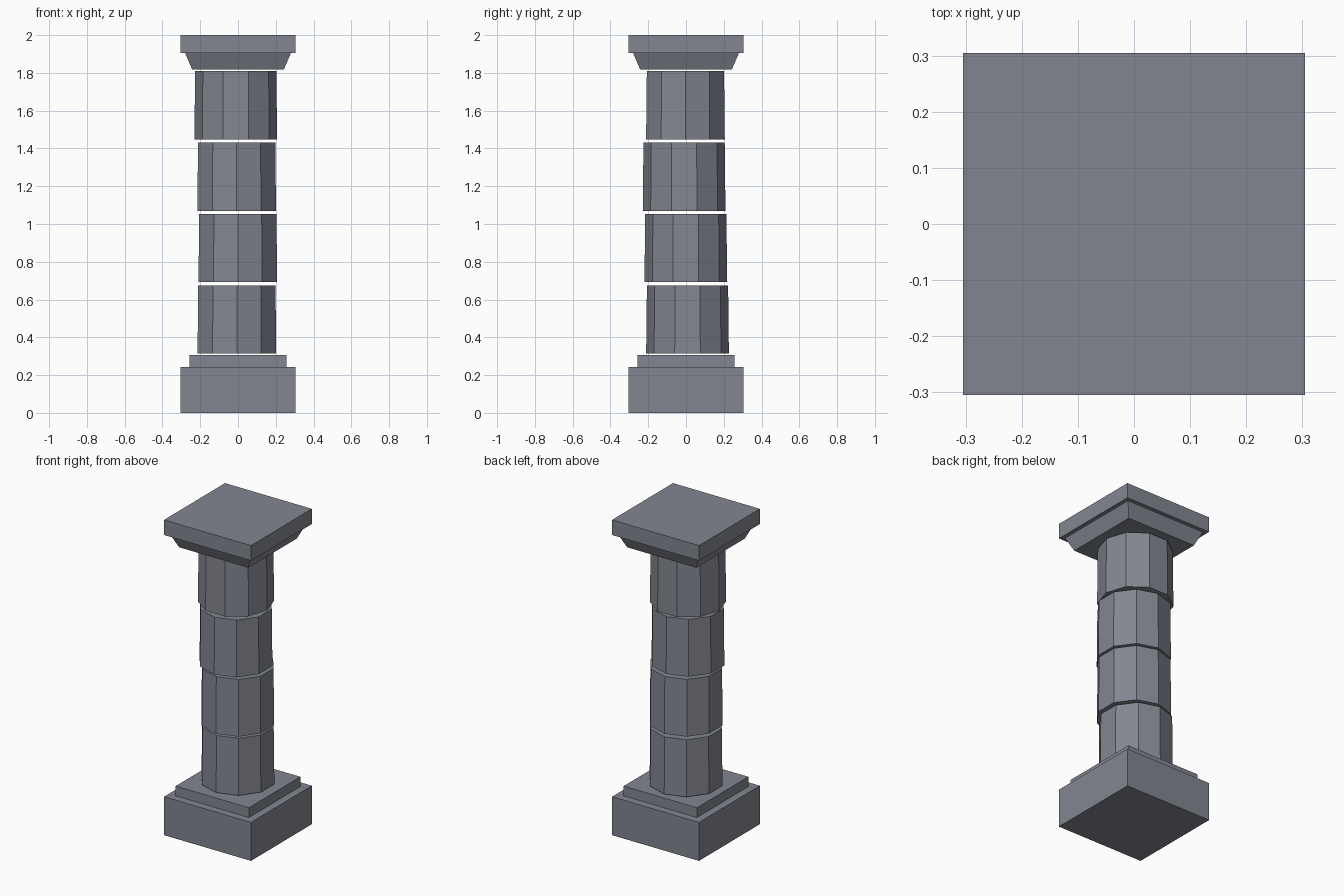
import bpy
import math

cube = bpy.data.objects.get("Cube")
if cube:
    bpy.data.objects.remove(cube, do_unlink=True)

stone = bpy.data.materials.new("grey_stone")
stone.use_nodes = True
colour = (0.225, 0.24, 0.28, 1)
stone.diffuse_color = colour
stone.node_tree.nodes["Principled BSDF"].inputs["Base Color"].default_value = colour


def prism(name, sides, z0, z1, r0, r1, centre=(0, 0), turn=0):
    """Flat-sided closed block, r0 wide at the bottom and r1 at the top."""
    ring = [turn + math.tau * i / sides for i in range(sides)]
    verts = [(r * math.cos(a), r * math.sin(a), z)
             for r, z in ((r0, z0), (r1, z1)) for a in ring]
    faces = [tuple(reversed(range(sides))), tuple(range(sides, 2 * sides))]
    for i in range(sides):
        j = (i + 1) % sides
        faces.append((i, j, j + sides, i + sides))
    mesh = bpy.data.meshes.new(name)
    mesh.from_pydata(verts, [], faces)
    mesh.materials.append(stone)
    obj = bpy.data.objects.new(name, mesh)
    obj.location = (*centre, 0)
    bpy.context.collection.objects.link(obj)


def slab(name, z0, z1, half0, half1):
    """Square block given by its half widths."""
    prism(name, 4, z0, z1, half0 * math.sqrt(2), half1 * math.sqrt(2), turn=math.pi / 4)


# Square base
slab("plinth", 0, 0.244, 0.305, 0.305)
slab("base_step", 0.244, 0.306, 0.257, 0.257)

# Four separate ten-sided drums, each a little out of line
centres = [(-0.006, 0.008), (-0.001, -0.001), (-0.007, -0.01), (-0.012, -0.003)]
for i, centre in enumerate(centres):
    z = 0.314 + 0.378 * i
    turn = 0 if i == 3 else math.pi / 10
    prism(f"drum_{i + 1}", 10, z, z + 0.361, 0.219, 0.215, centre, turn)

# Flared capital and top slab
slab("capital_flare", 1.819, 1.904, 0.243, 0.28)
slab("capital_slab", 1.904, 2.0, 0.305, 0.305)
